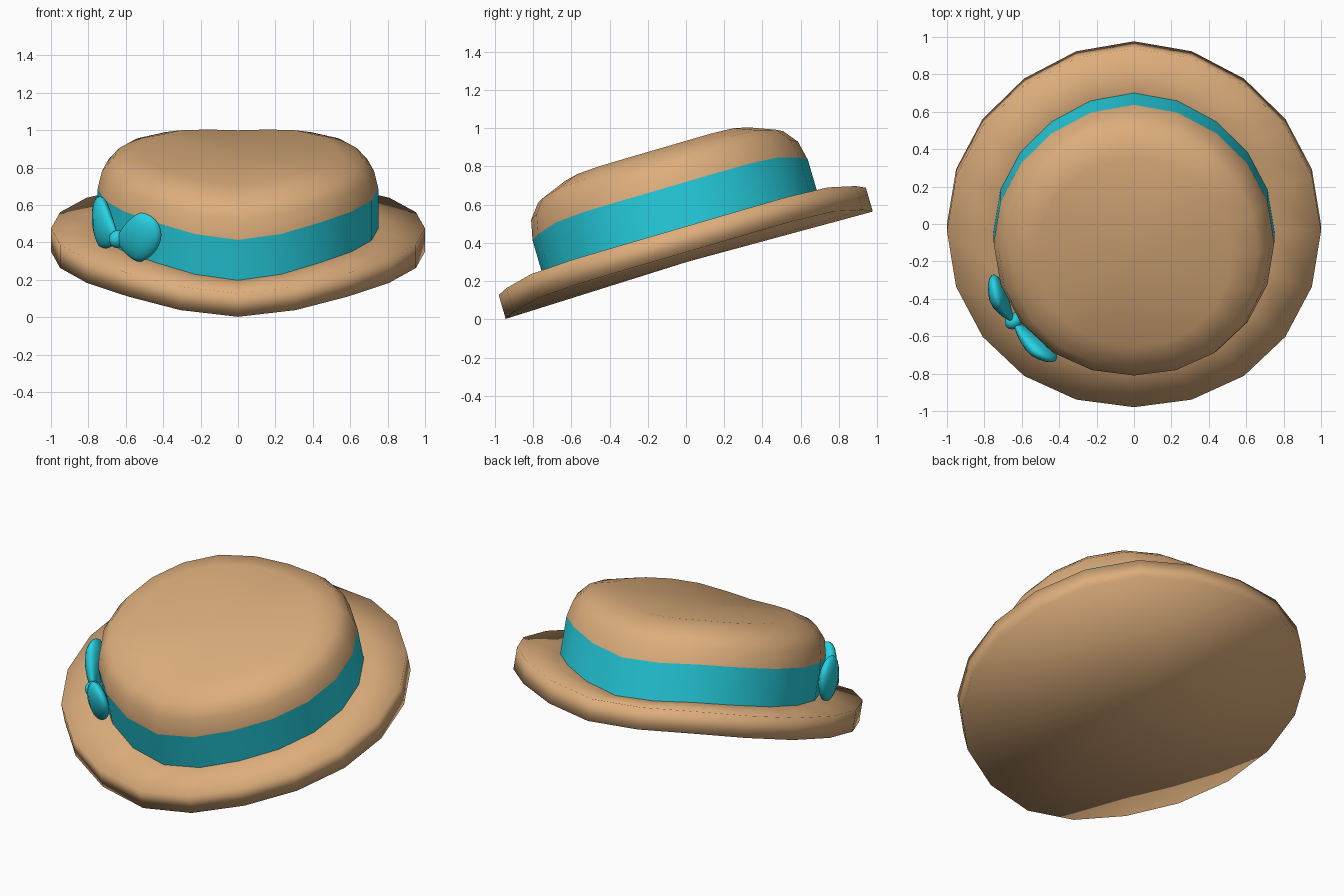
import bpy, bmesh, math
from mathutils import Matrix, Vector

if "Cube" in bpy.data.objects:
    bpy.data.objects.remove(bpy.data.objects["Cube"])

SIDES = 20
# The whole hat is tipped forward
TILT = Matrix.Translation((0, 0.017, 0.283)) @ Matrix.Rotation(math.radians(16.3), 4, 'X')


def material(name, rgb):
    m = bpy.data.materials.new(name)
    m.diffuse_color = (*rgb, 1)
    m.use_nodes = True
    m.node_tree.nodes["Principled BSDF"].inputs["Base Color"].default_value = m.diffuse_color
    return m


straw = material("tan straw", (0.72, 0.42, 0.20))
ribbon = material("cyan ribbon", (0.02, 0.64, 0.76))


def finish(name, bm, mat):
    bm.transform(TILT)
    me = bpy.data.meshes.new(name)
    bm.to_mesh(me)
    bm.free()
    for p in me.polygons:
        p.use_smooth = True
    me.materials.append(mat)
    ob = bpy.data.objects.new(name, me)
    bpy.context.collection.objects.link(ob)
    return ob


def lathe(name, profile, mat):
    """Spin (radius, height, side lift); the sides curl up, front and back stay low."""
    bm = bmesh.new()
    rings = []
    for r, h, lift in profile:
        if r == 0:
            rings.append([bm.verts.new((0, 0, h))] * SIDES)
            continue
        ring = []
        for j in range(SIDES):
            a = 2 * math.pi * j / SIDES
            z = h + lift * (1 - abs(math.sin(a)) ** 8)
            ring.append(bm.verts.new((r * math.cos(a), r * math.sin(a), z)))
        rings.append(ring)
    for lo, hi in zip(rings, rings[1:]):
        for j in range(SIDES):
            k = (j + 1) % SIDES
            bm.faces.new(dict.fromkeys((lo[j], lo[k], hi[k], hi[j])))
    return finish(name, bm, mat)


# Brim: closed underside, thick rim, top surface up to the band
lathe("brim", [(0, 0.02, 0), (1, 0, 0.07), (1, 0.13, 0.07), (0.745, 0.13, 0.07)], straw)
# Ribbon band around the crown
lathe("band", [(0.75, 0.13, 0.07), (0.75, 0.355, 0.068)], ribbon)
# Rounded crown
lathe("crown", [(0.75, 0.355, 0.068), (0.727, 0.46, 0.06), (0.668, 0.535, 0.052),
                (0.525, 0.593, 0.036), (0, 0.61, 0)], straw)

# Bow on the front left of the band
AZ = math.radians(180 + 36.5)
BOW = Matrix.Translation((0.80 * math.cos(AZ), 0.80 * math.sin(AZ), 0.28)) @ Matrix.Rotation(AZ, 4, 'Z')


def bow_part(name, shape):
    bm = bmesh.new()
    bmesh.ops.create_uvsphere(bm, u_segments=20, v_segments=14, radius=1)
    for v in bm.verts:
        v.co = shape(v.co.copy())
    bmesh.ops.recalc_face_normals(bm, faces=bm.faces)
    bm.transform(BOW)
    return finish(name, bm, ribbon)


def loop_shape(side):
    def shape(p):
        # local x = outwards, y = along the band, z = up; narrow at the knot
        t = 0.145 * (1 + p.y)
        fan = 0.45 + 0.55 * min(1, max(0, (p.y + 1) / 1.2))
        return Vector((0.055 * p.x * fan - 0.8 * t * t, side * t,
                       0.14 * p.z * fan + 0.27 * t))
    return shape


for side, label in ((-1, "bow_loop_back"), (1, "bow_loop_front")):
    bow_part(label, loop_shape(side))
bow_part("bow_knot", lambda p: Vector((0.05 * p.x, 0.042 * p.y, 0.048 * p.z)))
